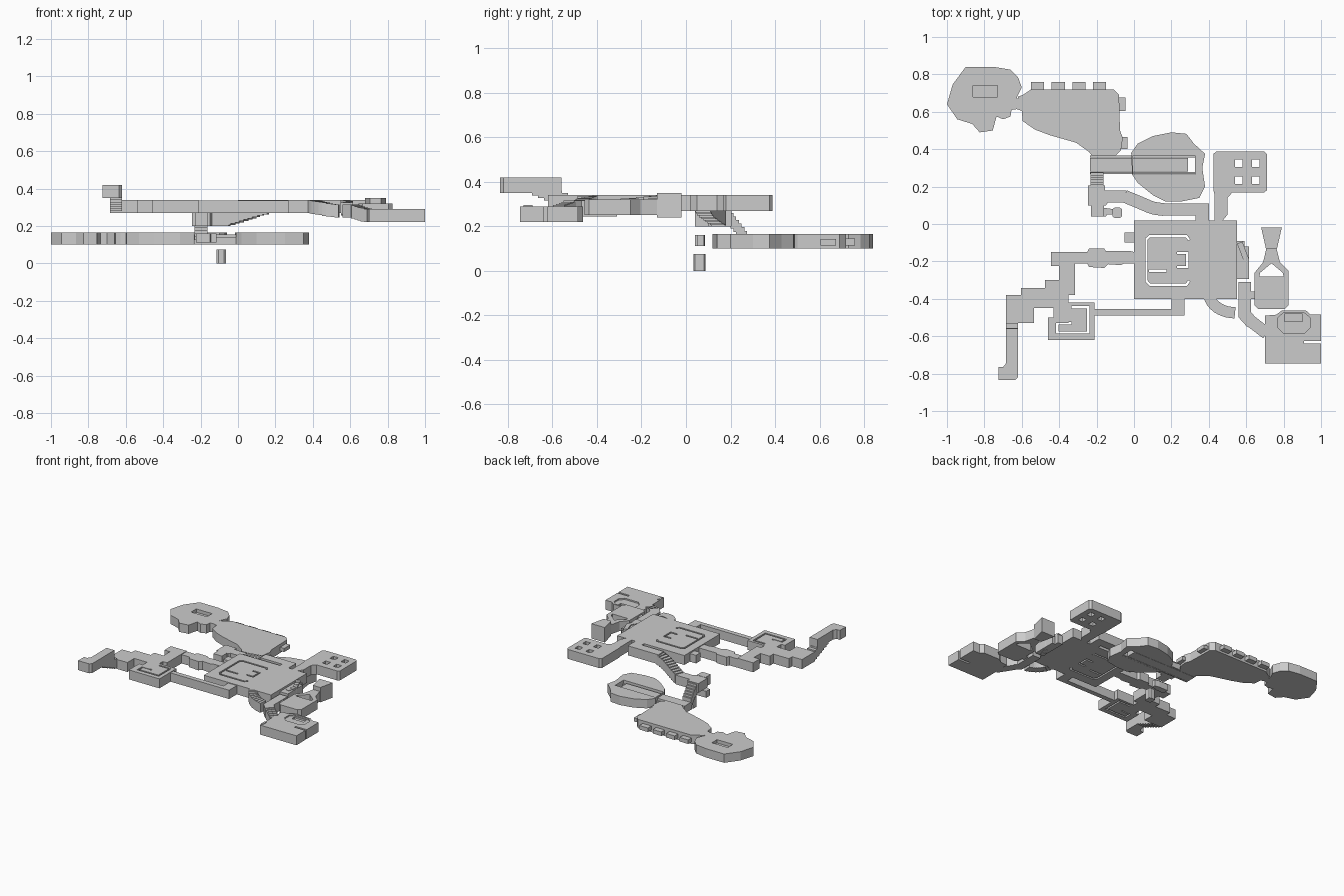
import bpy, bmesh, math
from mathutils import Vector


def finish(bm, obj):
    bmesh.ops.remove_doubles(bm, verts=bm.verts, dist=0.0001)
    bmesh.ops.recalc_face_normals(bm, faces=bm.faces)
    bm.to_mesh(obj.data)
    bm.free()


def rect(x0, y0, x1, y1):
    return [(x0, y0), (x1, y0), (x1, y1), (x0, y1)]


def offsets(path, w):
    """Mitred left and right sides of a path."""
    p = [Vector(q) for q in path]
    left, right = [], []
    for i, q in enumerate(p):
        a = (p[i] - p[i - 1]).normalized() if i else None
        b = (p[i + 1] - p[i]).normalized() if i < len(p) - 1 else None
        a, b = a or b, b or a
        n = Vector((-a.y - b.y, a.x + b.x)).normalized()
        n *= w / 2 / max(0.4, n.dot(Vector((-a.y, a.x))))
        left.append(q + n)
        right.append(q - n)
    return left, right


def slot(path, w=0.012):
    left, right = offsets(path, w)
    return [tuple(v) for v in left + right[::-1]]


def plate(name, outline, z0, z1, holes=()):
    """Extruded floor plan with holes."""
    cu = bpy.data.curves.new(name, 'CURVE')
    cu.dimensions, cu.fill_mode, cu.extrude = '2D', 'BOTH', (z1 - z0) / 2
    for loop in [outline, *holes]:
        s = cu.splines.new('POLY')
        s.points.add(len(loop) - 1)
        for pt, (x, y) in zip(s.points, loop):
            pt.co = (x, y, 0, 1)
        s.use_cyclic_u = True
    tmp = bpy.data.objects.new(name + "_plan", cu)
    bpy.context.collection.objects.link(tmp)
    dg = bpy.context.evaluated_depsgraph_get()
    me = bpy.data.meshes.new_from_object(tmp.evaluated_get(dg))
    bpy.data.objects.remove(tmp)
    me.name = name
    ob = bpy.data.objects.new(name, me)
    bpy.context.collection.objects.link(ob)
    bm = bmesh.new()
    bm.from_mesh(me)
    bmesh.ops.translate(bm, verts=bm.verts, vec=(0, 0, (z0 + z1) / 2))
    for f in bm.faces:
        f.smooth = False
    finish(bm, ob)
    return ob


def stairs(name, path, w, za, zb, n, h=0.07):
    """Stepped corridor following a path; za and zb are floor heights."""
    p = [Vector(q) for q in path]
    lens = [(b - a).length for a, b in zip(p, p[1:])]
    pts = []
    for i in range(n + 1):
        d, k = sum(lens) * i / n, 0
        while k < len(lens) - 1 and d > lens[k]:
            d -= lens[k]
            k += 1
        pts.append(p[k].lerp(p[k + 1], d / lens[k]))
    left, right = offsets(pts, w)
    bm = bmesh.new()
    for i in range(n):
        z = za + (zb - za) * i / max(1, n - 1)
        quad = [left[i], left[i + 1], right[i + 1], right[i]]
        f = bm.faces.new([bm.verts.new((v.x, v.y, z)) for v in quad])
        g = bmesh.ops.extrude_face_region(bm, geom=[f])['geom']
        bmesh.ops.translate(bm, verts=[v for v in g if isinstance(v, bmesh.types.BMVert)], vec=(0, 0, h))
    bmesh.ops.recalc_face_normals(bm, faces=bm.faces)
    me = bpy.data.meshes.new(name)
    bm.to_mesh(me)
    bm.free()
    bpy.context.collection.objects.link(bpy.data.objects.new(name, me))


# Main hall with thin wall gaps
plate("main_hall", rect(0, -0.4, 0.55, 0.02), 0.27, 0.34, [
    slot([(0.295, -0.085), (0.28, -0.065), (0.085, -0.065), (0.067, -0.08), (0.067, -0.305),
          (0.085, -0.325), (0.28, -0.325), (0.295, -0.305)]),
    slot([(0.23, -0.155), (0.285, -0.155), (0.285, -0.23), (0.23, -0.23)]),
    slot([(0.08, -0.25), (0.175, -0.25)])])
plate("hall_west_stub", rect(-0.05, -0.1, 0, -0.045), 0.27, 0.33)
plate("hall_east_landing", [(0.55, -0.09), (0.59, -0.09), (0.59, -0.12), (0.615, -0.12), (0.615, -0.295), (0.55, -0.295)], 0.26, 0.325)
stairs("hall_east_steps", [(0.565, -0.1), (0.6, -0.19), (0.565, -0.28)], 0.03, 0.27, 0.255, 6)

# West corridor and stepped gallery
plate("west_corridor", [(-0.32, -0.15), (-0.25, -0.15), (-0.24, -0.13), (-0.16, -0.13), (-0.15, -0.145), (-0.02, -0.145), (0, -0.15),
                        (0, -0.21), (-0.05, -0.21), (-0.07, -0.22), (-0.14, -0.215), (-0.16, -0.235), (-0.24, -0.23), (-0.25, -0.21), (-0.32, -0.21)], 0.27, 0.335)
plate("west_gallery", [(-0.445, -0.15), (-0.315, -0.15), (-0.315, -0.38), (-0.35, -0.38), (-0.35, -0.53), (-0.43, -0.53), (-0.43, -0.45),
                       (-0.535, -0.45), (-0.535, -0.53), (-0.684, -0.53), (-0.684, -0.38), (-0.604, -0.38), (-0.604, -0.342),
                       (-0.476, -0.342), (-0.476, -0.3), (-0.4, -0.3), (-0.4, -0.225), (-0.445, -0.225)], 0.27, 0.34)
stairs("far_west_steps", [(-0.652, -0.53), (-0.652, -0.72)], 0.064, 0.28, 0.35, 7)
plate("far_west_end", [(-0.684, -0.56), (-0.62, -0.56), (-0.62, -0.82), (-0.635, -0.835), (-0.725, -0.835),
                       (-0.725, -0.765), (-0.7, -0.765), (-0.684, -0.745)], 0.35, 0.42)

# Square room with wall gap, and its link corridor
plate("southwest_room", [(-0.46, -0.62), (-0.21, -0.62), (-0.21, -0.42), (-0.35, -0.42), (-0.35, -0.5), (-0.46, -0.5)], 0.27, 0.34, [
    slot([(-0.335, -0.445), (-0.245, -0.445), (-0.245, -0.58), (-0.41, -0.58), (-0.41, -0.53), (-0.335, -0.53)])])
plate("south_corridor", [(-0.21, -0.49), (0.27, -0.49), (0.27, -0.4), (0.2, -0.4), (0.2, -0.455), (-0.21, -0.455)], 0.27, 0.335)

# Northeast room with four pillar holes
plate("northeast_room", [(0.43, 0.02), (0.475, 0.02), (0.5, 0.05), (0.5, 0.14), (0.525, 0.168), (0.695, 0.168), (0.71, 0.18),
                         (0.71, 0.375), (0.695, 0.388), (0.44, 0.388), (0.425, 0.375), (0.425, 0.18), (0.43, 0.16)], 0.27, 0.34,
      [rect(x - 0.02, y - 0.02, x + 0.02, y + 0.02) for x in (0.56, 0.65) for y in (0.235, 0.325)])

# Winding corridor down to the lower level
plate("north_corridor", [(0.15, 0.045), (0.33, 0.045), (0.33, 0.02), (0.4, 0.02), (0.4, 0.11), (0.15, 0.11)], 0.27, 0.34)
stairs("winding_steps", [(0.16, 0.077), (0.1, 0.085), (0.03, 0.115), (-0.05, 0.148)], 0.068, 0.262, 0.205, 9)
plate("winding_landing", [(-0.245, 0.1), (-0.15, 0.1), (-0.14, 0.115), (-0.05, 0.115), (-0.04, 0.18), (-0.155, 0.18),
                          (-0.155, 0.205), (-0.245, 0.205)], 0.2, 0.268)
stairs("descending_steps", [(-0.198, 0.2), (-0.198, 0.275)], 0.07, 0.19, 0.11, 6)
stairs("shaft_steps", [(-0.195, 0.1), (-0.195, 0.04)], 0.07, 0.2, 0.2, 2)
plate("shaft_landing", [(-0.225, 0.04), (-0.15, 0.04), (-0.145, 0.05), (-0.115, 0.05), (-0.115, 0.08), (-0.15, 0.085), (-0.225, 0.085)], 0.112, 0.16)
plate("bottom_shaft", [(-0.115, 0.04), (-0.105, 0.033), (-0.075, 0.033), (-0.065, 0.04), (-0.065, 0.08),
                       (-0.075, 0.087), (-0.105, 0.087), (-0.115, 0.08)], 0, 0.075)

# Lower caves and the bridge
plate("east_cave", [(-0.015, 0.38), (0.02, 0.43), (0.1, 0.47), (0.2, 0.49), (0.28, 0.482), (0.32, 0.43), (0.38, 0.375), (0.365, 0.3),
                    (0.38, 0.2), (0.35, 0.14), (0.25, 0.12), (0.17, 0.12), (0.1, 0.155), (0.02, 0.22), (-0.01, 0.265)], 0.1, 0.165,
      [rect(-0.005, 0.265, 0.325, 0.365)])
plate("bridge", rect(-0.235, 0.28, 0.29, 0.353), 0.1, 0.155)
for i, y in enumerate((0.272, 0.361)):
    plate(f"bridge_ledge_{i}", rect(-0.235, y - 0.006, 0.325, y + 0.006), 0.1, 0.14)
plate("large_cave", [(-0.55, 0.72), (-0.11, 0.72), (-0.08, 0.69), (-0.075, 0.5), (-0.06, 0.46), (-0.07, 0.395), (-0.1, 0.365),
                     (-0.225, 0.365), (-0.24, 0.385), (-0.31, 0.435), (-0.45, 0.475), (-0.53, 0.505), (-0.595, 0.55), (-0.6, 0.605),
                     (-0.63, 0.615), (-0.62, 0.68), (-0.595, 0.69)], 0.1, 0.165)
for i in range(4):
    x = -0.515 + i * 0.11
    plate(f"cave_alcove_{i}", rect(x - 0.035, 0.715, x + 0.035, 0.76), 0.115, 0.145)
plate("cave_side_alcove_0", rect(-0.085, 0.605, -0.045, 0.675), 0.115, 0.142)
plate("cave_side_alcove_1", rect(-0.075, 0.4, -0.035, 0.465), 0.115, 0.142)
pit = rect(-0.86, 0.68, -0.73, 0.74)
plate("west_cave", [(-0.9, 0.84), (-0.75, 0.84), (-0.66, 0.825), (-0.62, 0.785), (-0.6, 0.73), (-0.625, 0.68), (-0.62, 0.615),
                    (-0.655, 0.61), (-0.66, 0.575), (-0.7, 0.56), (-0.735, 0.575), (-0.755, 0.5), (-0.825, 0.49), (-0.865, 0.535),
                    (-0.945, 0.56), (-1, 0.64), (-0.97, 0.745)], 0.1, 0.165, [pit])
plate("west_cave_pit", pit, 0.1, 0.14)

# Curved stairs on the southeast side
arc = [(0.54 - 0.14 * math.cos(a), -0.37 - 0.105 * math.sin(a)) for a in [math.radians(15 * i) for i in range(7)]]
stairs("curved_steps", [(0.4, -0.385)] + arc[1:], 0.06, 0.27, 0.245, 9)
plate("southeast_corridor", [(0.56, -0.31), (0.625, -0.31), (0.625, -0.47), (0.65, -0.5), (0.605, -0.55), (0.56, -0.5)], 0.245, 0.315)
stairs("southeast_steps", [(0.625, -0.52), (0.71, -0.585)], 0.065, 0.24, 0.22, 5)

# Round chamber, its ring and chimney
plate("chamber", [(0.645, -0.28), (0.645, -0.435), (0.665, -0.455), (0.805, -0.455), (0.825, -0.435), (0.825, -0.28)], 0.25, 0.32)
plate("chamber_link", rect(0.62, -0.4, 0.65, -0.36), 0.25, 0.31)
plate("chamber_ring", [(0.645, -0.28), (0.645, -0.26), (0.69, -0.205), (0.708, -0.13), (0.762, -0.13), (0.78, -0.205), (0.825, -0.25),
                       (0.825, -0.28), (0.8, -0.28), (0.795, -0.26), (0.735, -0.21), (0.675, -0.26), (0.67, -0.28)], 0.25, 0.32)
plate("chimney", [(0.68, -0.02), (0.79, -0.02), (0.765, -0.13), (0.705, -0.13)], 0.24, 0.35)

# Southeast room with sunken octagon
octo = [(0.77, -0.5), (0.8, -0.475), (0.91, -0.475), (0.94, -0.5), (0.94, -0.555), (0.91, -0.585), (0.8, -0.585), (0.77, -0.555)]
plate("southeast_room", [(0.7, -0.49), (0.76, -0.485), (0.79, -0.463), (0.92, -0.463), (0.945, -0.485), (1, -0.485), (1, -0.625), (0.91, -0.625),
                         (0.91, -0.64), (1, -0.64), (1, -0.745), (0.7, -0.745)], 0.22, 0.29, [octo])
inner = rect(0.805, -0.52, 0.9, -0.48)
plate("octagon_floor", octo, 0.22, 0.28, [inner])
plate("octagon_pit", inner, 0.22, 0.268)
plate("southeast_room_post", rect(0.7, -0.73, 0.715, -0.69), 0.22, 0.295)
